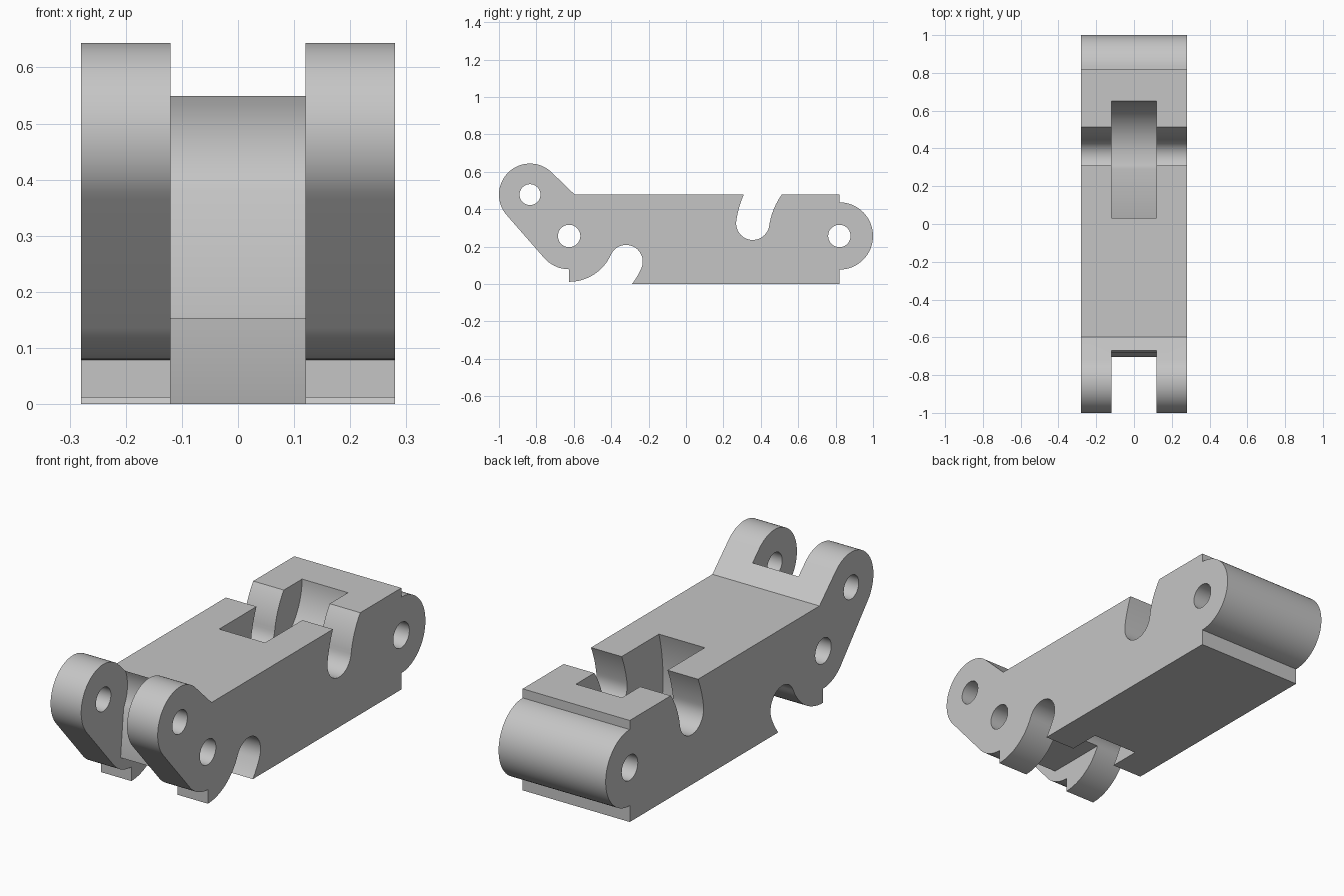
import bpy, bmesh, math
from mathutils import Matrix

# Remove only the default cube
cube = bpy.data.objects.get("Cube")
if cube:
    bpy.data.objects.remove(cube, do_unlink=True)

# Pivot centres in the side plane (y, z)
LUG, BOSS, TAIL = (-0.834, 0.478), (-0.625, 0.257), (0.82, 0.257)
HALF_WIDTH, FORK_HALF = 0.28, 0.12
TOP = 0.48


def arc(centre, radius, start, end, steps=20):
    """Points on an arc, angles in degrees from +y towards +z."""
    angles = [math.radians(start + (end - start) * i / steps) for i in range(steps + 1)]
    return [(centre[0] + radius * math.cos(a), centre[1] + radius * math.sin(a)) for a in angles]


def polar(centre, radius, angle):
    return arc(centre, radius, angle, angle, 1)[0]


def angle_to(centre, point):
    return math.degrees(math.atan2(point[1] - centre[1], point[0] - centre[0])) % 360


def angle_at_height(radius, centre, z, left=False):
    a = math.degrees(math.asin((z - centre[1]) / radius))
    return 180 - a if left else a


def prism(name, outline, half):
    """Extrude a side outline across the width, centred on x = 0."""
    bm = bmesh.new()
    face = bm.faces.new([bm.verts.new((-half, y, z)) for y, z in outline])
    grown = bmesh.ops.extrude_face_region(bm, geom=[face])["geom"]
    moved = [v for v in grown if isinstance(v, bmesh.types.BMVert)]
    bmesh.ops.translate(bm, verts=moved, vec=(2 * half, 0, 0))
    bmesh.ops.remove_doubles(bm, verts=bm.verts, dist=1e-5)
    bmesh.ops.recalc_face_normals(bm, faces=bm.faces)
    mesh = bpy.data.meshes.new(name)
    bm.to_mesh(mesh)
    bm.free()
    obj = bpy.data.objects.new(name, mesh)
    bpy.context.scene.collection.objects.link(obj)
    return obj


# Side outline: lug, boss, hook with lower slot, tail barrel, upper slot
LOW_R, UP_R, SLOT = 0.334, 0.468, 0.089
low_angle = angle_to(BOSS, (-0.32, 0.12))
up_angle = angle_to(TAIL, (0.355, 0.325))
low_slot, up_slot = polar(BOSS, LOW_R, low_angle), polar(TAIL, UP_R, up_angle)

outline = arc(LUG, 0.166, 45, 223, 32)
outline += arc(BOSS, 0.178, 223, 270, 12)
outline += arc(BOSS, LOW_R - SLOT, 270, low_angle, 16)
outline += arc(low_slot, SLOT, low_angle - 180, low_angle - 360, 20)[1:-1]
outline += arc(BOSS, LOW_R + SLOT, low_angle,
               360 + angle_at_height(LOW_R + SLOT, BOSS, 0), 10)
outline += [(TAIL[0], 0)]
outline += arc(TAIL, 0.18, -90, 90, 32)
outline += [(TAIL[0], TOP)]
outline += arc(TAIL, UP_R - SLOT, angle_at_height(UP_R - SLOT, TAIL, TOP, True), up_angle, 12)
outline += arc(up_slot, SLOT, up_angle - 180, up_angle - 360, 20)[1:-1]
outline += arc(TAIL, UP_R + SLOT, up_angle,
               angle_at_height(UP_R + SLOT, TAIL, TOP, True), 10)
outline += [(-0.597, TOP)]
link = prism("link_body", outline, HALF_WIDTH)

# Gap of the front fork, continuing under the body between the hooks
gap = arc(LUG, 0.18, 80, -33, 20)
gap += [(-0.705, 0.16), (-0.705, 0.153)]
gap += arc(TAIL, 0.989, 186, 198, 10)
gap += [(-1.1, -0.1), (-1.1, 0.8), (-0.8, 0.8)]
cutters = [prism("fork_gap_cutter", gap, FORK_HALF)]

# Undercut pocket in the top, between the two upper slots
pocket = [(0.65, 0.6), (0.65, TOP)]
pocket += arc((0.36, TOP), 0.29, -3, -104, 24)
pocket += arc(TAIL, 0.82, 189, 160, 12)
cutters.append(prism("pocket_cutter", pocket, FORK_HALF))

# Pin holes
for name, centre, radius in (("lug", LUG, 0.056), ("boss", BOSS, 0.06), ("tail", TAIL, 0.06)):
    ring = arc(centre, radius, 0, 350, 35)
    cutters.append(prism(name + "_hole_cutter", ring, HALF_WIDTH + 0.1))

for cutter in cutters:
    cutter.hide_render = True
    mod = link.modifiers.new(cutter.name, "BOOLEAN")
    mod.operation, mod.solver, mod.object = "DIFFERENCE", "EXACT", cutter

# Bake the cuts and drop the cutters
depsgraph = bpy.context.evaluated_depsgraph_get()
cut_mesh = bpy.data.meshes.new_from_object(link.evaluated_get(depsgraph))
link.modifiers.clear()
link.data = cut_mesh
for cutter in cutters:
    bpy.data.objects.remove(cutter, do_unlink=True)

# Plain grey finish
grey = bpy.data.materials.new("plain_grey")
grey.use_nodes = True
colour = (0.56, 0.56, 0.56, 1)
grey.diffuse_color = colour
grey.node_tree.nodes["Principled BSDF"].inputs["Base Color"].default_value = colour
link.data.materials.clear()
link.data.materials.append(grey)

# Smooth the barrels, keep the edges crisp
bpy.ops.object.select_all(action="DESELECT")
link.select_set(True)
bpy.context.view_layer.objects.active = link
bpy.ops.object.shade_smooth_by_angle(angle=math.radians(30))
